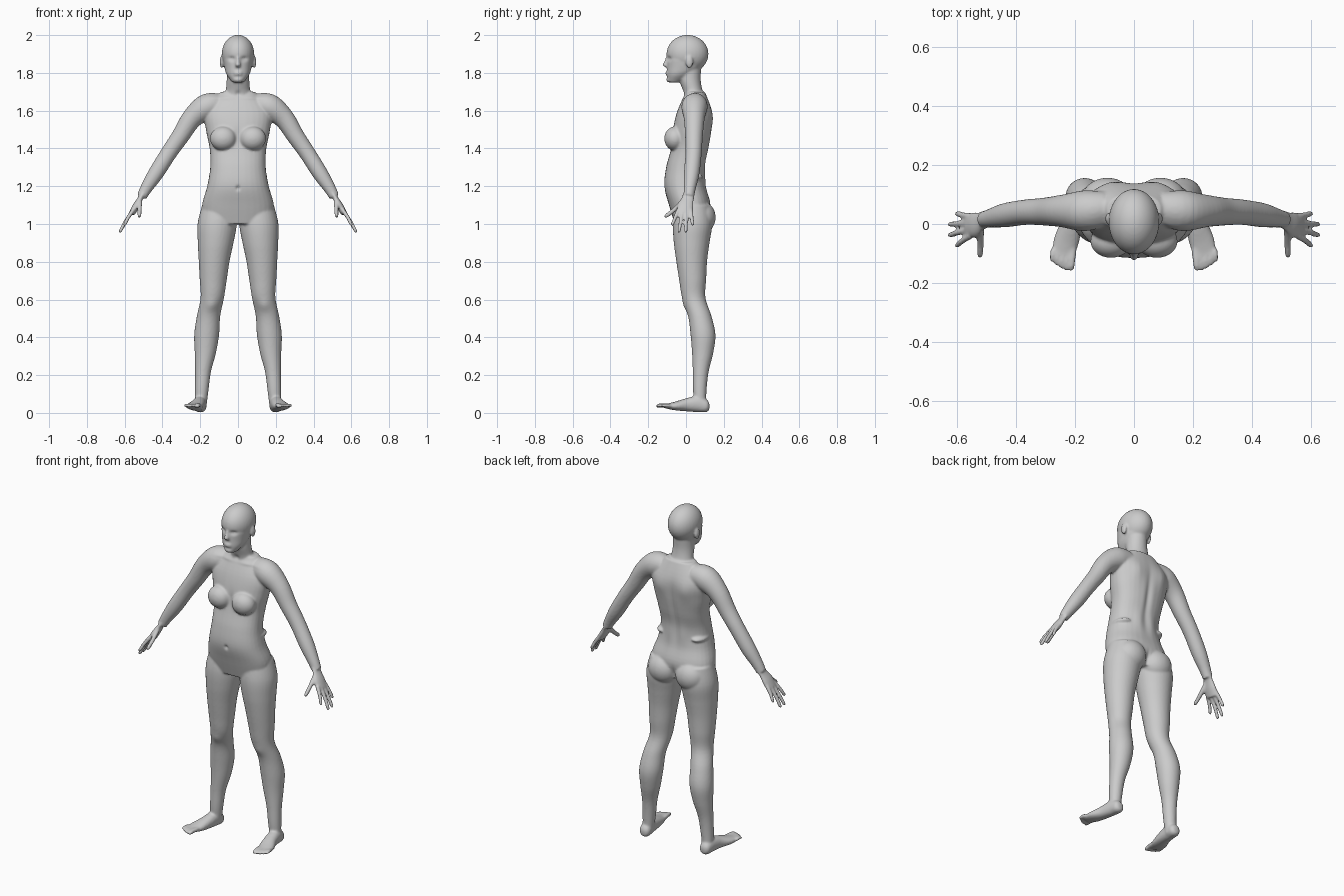
import bpy, bmesh, math
from mathutils import Vector, Matrix

cube = bpy.data.objects.get("Cube")
if cube:
    bpy.data.objects.remove(cube, do_unlink=True)

RIGHTWARD, BACKWARD, UPWARD = Vector((1, 0, 0)), Vector((0, 1, 0)), Vector((0, 0, 1))
bm = bmesh.new()


def spline(rows, steps=5):
    """Smoothly subdivide rows of numbers."""
    padded = [rows[0], *rows, rows[-1]]
    result = []
    for before, start, end, after in zip(padded, padded[1:], padded[2:], padded[3:]):
        for step in range(steps):
            t = step / steps
            result.append([
                q + t / 2 * (r - p + t * (2*p - 5*q + 4*r - s + t * (3*q - p - 3*r + s)))
                for p, q, r, s in zip(before, start, end, after)])
    return result + [list(rows[-1])]


def loft(rows, wide=None, power=2.0, mirror=False, sides=32):
    """Skin rows of (x, y, z, radius, radius); rings are level unless a wide axis is given."""
    rows = spline(rows)
    centres = [Vector(row[:3]) for row in rows]
    last = len(rows) - 1
    for flip in ((1, -1) if mirror else (1,)):
        rings = []
        for i, (centre, row) in enumerate(zip(centres, rows)):
            u, v = RIGHTWARD, BACKWARD
            if wide:
                along = (centres[min(i + 1, last)] - centres[max(i - 1, 0)]).normalized()
                v = (wide - along * wide.dot(along)).normalized()
                u = v.cross(along)
            ring = []
            for k in range(sides):
                angle = math.tau * k / sides
                c, s = math.cos(angle), math.sin(angle)
                point = centre + u * row[3] * math.copysign(abs(c) ** (2 / power), c)
                point += v * row[4] * math.copysign(abs(s) ** (2 / power), s)
                ring.append(bm.verts.new((point.x * flip, point.y, point.z)))
            rings.append(ring)
        for low, high in zip(rings, rings[1:]):
            for k in range(sides):
                following = (k + 1) % sides
                bm.faces.new((low[k], low[following], high[following], high[k]))
        bm.faces.new(rings[0])
        bm.faces.new(rings[-1])


def stack(bottom, step, rows, power=2.0):
    """Central part with evenly spaced rows of (half width, front, back)."""
    loft([(0, (front + back) / 2, bottom + step * i, width, (back - front) / 2)
          for i, (width, front, back) in enumerate(rows)], power=power)


def tube(rows, wide=None, thin=1.0, sides=32):
    """Paired limb from rows of (x, y, z, radius)."""
    loft([(x, y, z, radius * thin, radius) for x, y, z, radius in rows],
         wide, mirror=True, sides=sides)


def blob(centre, radii, mirror=True):
    """Ellipsoid of flesh, paired unless told otherwise."""
    for flip in ((1, -1) if mirror else (1,)):
        place = Matrix.Translation((centre[0] * flip, *centre[1:])) @ Matrix.Diagonal((*radii, 1))
        bmesh.ops.create_uvsphere(bm, u_segments=32, v_segments=20, radius=1, matrix=place)


def digit(base, tip, radius, wide, arch):
    """Finger or toe with a rounded end and an arched middle."""
    base, tip = Vector(base), Vector(tip)
    middle = base.lerp(tip, .5) + arch
    near = tip + (middle - tip).normalized() * radius
    tube([(*base, radius * 1.1), (*middle, radius), (*near, radius * .9), (*tip, radius * .4)],
         wide, sides=14)


# Torso, from hips to shoulders
stack(1, .1, [(.18, -.06, .11), (.19, -.09, .13), (.163, -.115, .105), (.147, -.105, .098),
              (.15, -.08, .12), (.17, -.07, .135), (.175, -.045, .137), (.09, 0, .1)], 2.3)
# Neck
stack(1.64, .06, [(.085, -.01, .12), (.066, -.015, .09), (.06, -.035, .078), (.058, -.04, .08)])
# Jaw, skull and chin
stack(1.75, .04, [(.03, -.095, -.03), (.06, -.1, .03), (.072, -.1, .08), (.078, -.1, .09)], 2.2)
blob((0, .008, 1.9), (.086, .111, .101), mirror=False)
blob((0, -.088, 1.765), (.026, .016, .016), mirror=False)
# Nose
loft([(0, -.097, 1.885, .007, .009), (0, -.105, 1.86, .009, .011),
      (0, -.11, 1.842, .014, .015), (0, -.1, 1.83, .01, .01)])
# Lips
for height in (1.792, 1.803):
    blob((0, -.097, height), (.023, .012, .006), mirror=False)
# Ears
blob((.087, .018, 1.857), (.01, .02, .033))
# Breasts and buttocks
blob((.078, -.058, 1.452), (.07, .057, .064))
blob((.09, .083, 1.035), (.088, .074, .085))
# Waist folds
blob((.11, .02, 1.25), (.046, .07, .02))

# Arms
tube([(.09, .055, 1.635, .055), (.165, .045, 1.62, .069), (.243, .044, 1.56, .055),
      (.305, .042, 1.465, .047), (.367, .04, 1.375, .043), (.435, .03, 1.268, .041),
      (.485, .02, 1.19, .032), (.51, .015, 1.145, .027)], BACKWARD)
# Palms
tube([(.5, .018, 1.165, .03), (.52, .008, 1.13, .034), (.54, -.002, 1.095, .043),
      (.562, -.008, 1.055, .04)], BACKWARD, thin=.42)
# Thumbs and fingers
digit((.52, -.012, 1.125), (.522, -.113, 1.036), .012, RIGHTWARD, -UPWARD * .005)
for finger in range(4):
    spread = finger - 1.5
    bend = spread ** 2
    digit((.554, -.007 + spread * .022, 1.075),
          (.63 - bend * .012, -.02 + spread * .037, .95 + bend * .018),
          .0105, BACKWARD, RIGHTWARD * .004)

# Legs, evenly spaced rows of (x, y, radius) from hip to heel
legs = [(.1, .035, .09), (.11, .035, .104), (.118, .03, .095), (.126, .03, .082),
        (.131, .035, .072), (.136, .041, .062), (.156, .073, .062), (.166, .09, .066),
        (.173, .088, .056), (.185, .078, .042), (.192, .073, .036), (.198, .075, .03)]
tube([(x, y, 1.1 - i * .098, radius) for i, (x, y, radius) in enumerate(legs)])
# Feet
loft([(.197, .124, .032, .014, .016), (.198, .108, .034, .031, .032), (.203, .06, .046, .034, .042),
      (.212, 0, .042, .037, .034), (.23, -.06, .036, .043, .022),
      (.244, -.112, .036, .036, .011)], UPWARD, 2.2, mirror=True)
# Toes
for toe in range(5):
    across = .211 + .0165 * toe
    digit((across - .004, -.085, .038), (across + .003, -.16 + .002 * toe ** 2, .035),
          .0092 if toe else .012, UPWARD, UPWARD * .004)

# Fuse the parts into one soft skin
bmesh.ops.recalc_face_normals(bm, faces=bm.faces)
parts = bpy.data.meshes.new("body_parts")
bm.to_mesh(parts)
bm.free()
body = bpy.data.objects.new("body", parts)
bpy.context.collection.objects.link(body)
fuse = body.modifiers.new("fuse", 'REMESH')
fuse.mode = 'VOXEL'
fuse.voxel_size = .006
soften = body.modifiers.new("soften", 'SMOOTH')
soften.factor = .5
soften.iterations = 6
graph = bpy.context.evaluated_depsgraph_get()
skin = bpy.data.meshes.new_from_object(body.evaluated_get(graph))
body.modifiers.clear()
body.data = skin

# Sculpted hollows and swells: centre, reach, push towards the back
strokes = {
    "eye socket": ((.034, -.095, 1.874), (.017, .03, .011), .011),
    "eyelid": ((.034, -.088, 1.873), (.011, .02, .006), -.004),
    "spine": ((0, .13, 1.4), (.018, .06, .15), -.01),
    "shoulder blade": ((.085, .13, 1.55), (.045, .05, .06), .009),
    "lower back": ((.045, .1, 1.27), (.03, .04, .06), .006),
    "buttock cleft": ((0, .15, 1.02), (.012, .06, .045), -.014),
    "navel": ((0, -.115, 1.19), (.01, .03, .012), .01),
    "breastbone": ((0, -.08, 1.46), (.018, .04, .05), .006),
    "collarbone": ((.085, -.02, 1.668), (.055, .04, .01), -.005),
    "throat": ((0, -.01, 1.69), (.015, .03, .014), .007),
    "kneecap": ((.138, -.015, .565), (.03, .03, .03), -.006),
}
for centre, reach, push in strokes.values():
    for flip in ((1, -1) if centre[0] else (1,)):
        middle = Vector((centre[0] * flip, *centre[1:]))
        for vert in skin.vertices:
            if abs(vert.co.z - middle.z) < 2.5 * reach[2]:
                fall = sum((gap / size) ** 2 for gap, size in zip(vert.co - middle, reach))
                vert.co.y += push * math.exp(-fall)

# Skin colour
grey = bpy.data.materials.new("plain grey")
grey.use_nodes = True
colour = (.6, .6, .6, 1)
grey.diffuse_color = colour
grey.node_tree.nodes["Principled BSDF"].inputs["Base Color"].default_value = colour
skin.materials.append(grey)
for face in skin.polygons:
    face.use_smooth = True
